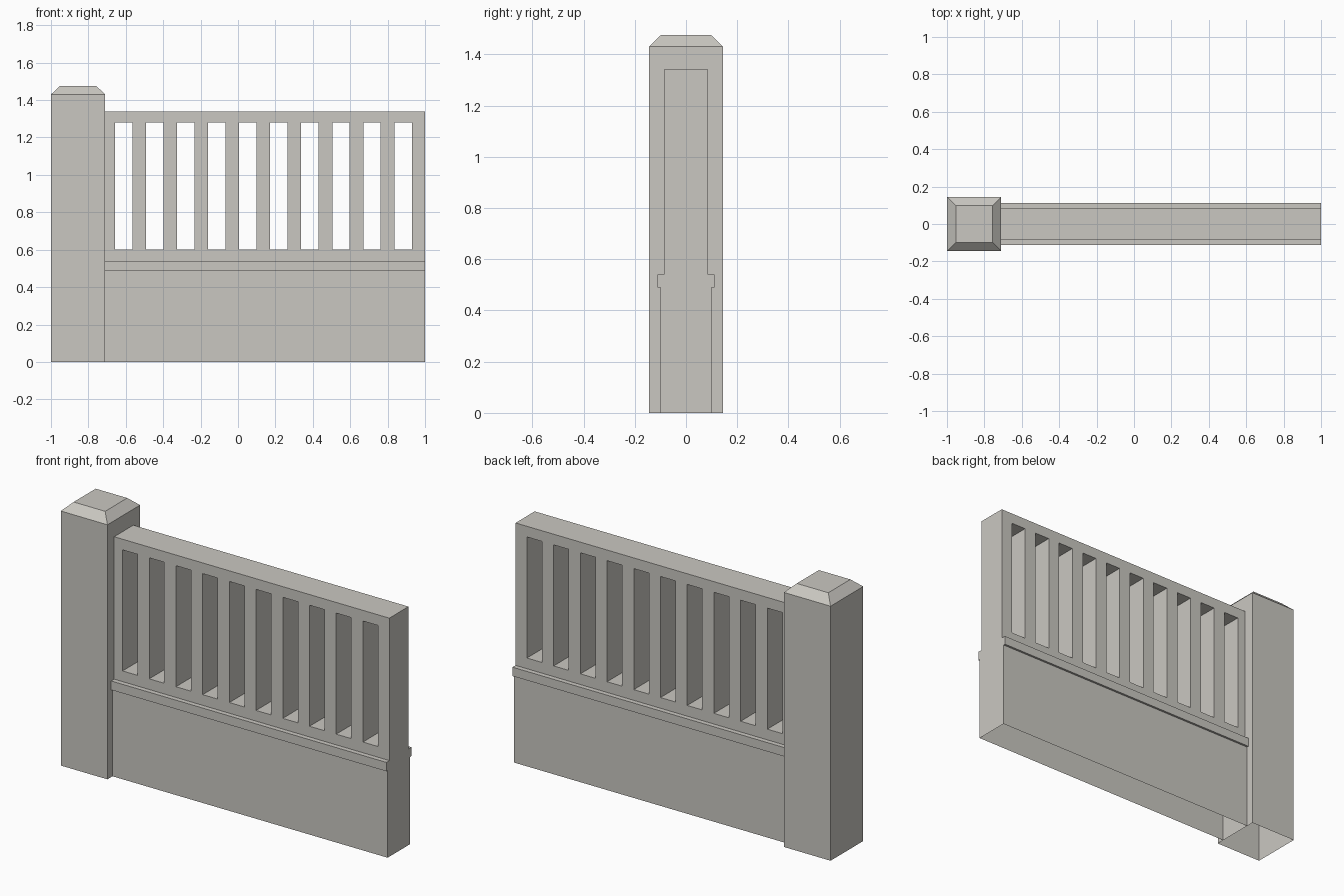
import bpy
import bmesh
from mathutils import Vector

if "Cube" in bpy.data.objects:
    bpy.data.objects.remove(bpy.data.objects["Cube"], do_unlink=True)

# One plain stone colour
stone = bpy.data.materials.new("warm_grey_stone")
stone.use_nodes = True
colour = (0.59, 0.575, 0.535, 1)
stone.diffuse_color = colour
bsdf = next(n for n in stone.node_tree.nodes if n.type == "BSDF_PRINCIPLED")
bsdf.inputs["Base Color"].default_value = colour
bsdf.inputs["Roughness"].default_value = 0.8

WALL_LEFT, WALL_RIGHT = -0.71, 1.0
LEDGE_TOP, WALL_TOP = 0.54, 1.34


def extrude(bm, faces, offset):
    """Extrude faces into a closed solid with outward normals."""
    result = bmesh.ops.extrude_face_region(bm, geom=faces, use_keep_orig=True)
    moved = [v for v in result["geom"] if isinstance(v, bmesh.types.BMVert)]
    bmesh.ops.translate(bm, verts=moved, vec=offset)
    bmesh.ops.recalc_face_normals(bm, faces=bm.faces)


def open_side(bm, axis, value):
    """Remove the hidden faces lying on an axis-aligned plane."""
    hidden = [f for f in bm.faces
              if all(abs(v.co[axis] - value) < 1e-4 for v in f.verts)]
    bmesh.ops.delete(bm, geom=hidden, context="FACES")


def finish(bm, name):
    mesh = bpy.data.meshes.new(name)
    bm.to_mesh(mesh)
    bm.free()
    mesh.materials.append(stone)
    obj = bpy.data.objects.new(name, mesh)
    bpy.context.collection.objects.link(obj)
    return obj


# Gate post: open underneath, with a bevelled cap
bm = bmesh.new()
cx, half, cap_half = -0.855, 0.145, 0.098
corners = [(-1, -1), (1, -1), (1, 1), (-1, 1)]
base = bm.faces.new([bm.verts.new((cx + half * x, half * y, 0)) for x, y in corners])
extrude(bm, [base], Vector((0, 0, 1.43)))
bm.faces.ensure_lookup_table()
top = max(bm.faces, key=lambda f: f.calc_center_median().z)
cap = bmesh.ops.extrude_discrete_faces(bm, faces=[top])["faces"][0]
for v in cap.verts:
    v.co.x = cx + (v.co.x - cx) * cap_half / half
    v.co.y *= cap_half / half
    v.co.z = 1.475
open_side(bm, 2, 0)
finish(bm, "gate_post")

# Lower wall with a projecting ledge, as a swept profile
bm = bmesh.new()
side = [(0.10, 0), (0.10, 0.49), (0.112, 0.49), (0.112, LEDGE_TOP), (0.085, LEDGE_TOP)]
outline = side + [(-y, z) for y, z in reversed(side)]
end = bm.faces.new([bm.verts.new((WALL_LEFT, y, z)) for y, z in outline])
extrude(bm, [end], Vector((WALL_RIGHT - WALL_LEFT, 0, 0)))
open_side(bm, 2, 0)
open_side(bm, 2, LEDGE_TOP + 1)
open_side(bm, 0, WALL_LEFT)
# The central strip of the ledge top is covered by the slotted panel
middle = [f for f in bm.faces if all(abs(v.co.z - LEDGE_TOP) < 1e-4
                                     and abs(v.co.y) < 0.09 for v in f.verts)]
bmesh.ops.delete(bm, geom=middle, context="FACES")
finish(bm, "lower_wall")

# Slotted upper panel: grid of cells, leaving out the ten openings
bm = bmesh.new()
xs = [WALL_LEFT]
for i in range(10):
    start = -0.658 + i * 0.166
    xs += [start, start + 0.093]
xs.append(WALL_RIGHT)
zs = [LEDGE_TOP, 0.60, 1.28, WALL_TOP]
depth = 0.085
grid = [[bm.verts.new((x, -depth, z)) for z in zs] for x in xs]
cells = []
for i in range(len(xs) - 1):
    for k in range(len(zs) - 1):
        if k == 1 and i % 2 == 1:
            continue
        cells.append(bm.faces.new((grid[i][k], grid[i + 1][k],
                                   grid[i + 1][k + 1], grid[i][k + 1])))
extrude(bm, cells, Vector((0, 2 * depth, 0)))
open_side(bm, 2, LEDGE_TOP)
open_side(bm, 0, WALL_LEFT)
# Merge coplanar cells into clean flat faces
bmesh.ops.dissolve_limit(bm, angle_limit=0.01, verts=bm.verts, edges=bm.edges)
finish(bm, "slotted_panel")
